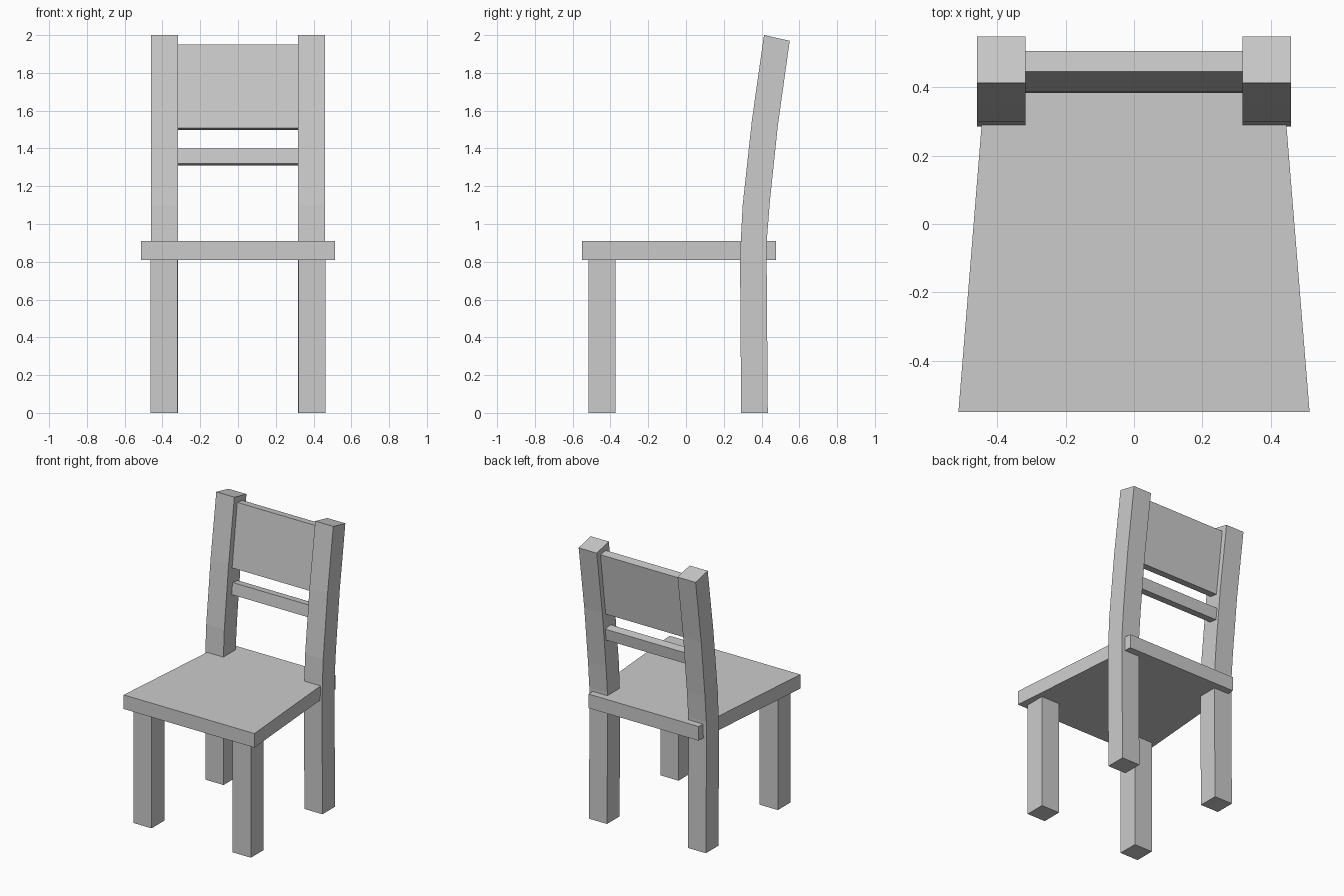
import bpy
import bmesh

if "Cube" in bpy.data.objects:
    bpy.data.objects.remove(bpy.data.objects["Cube"])


def prism(name, profile, axis, lo, hi):
    """Extrude a closed 2D profile along 'X' (profile is y,z) or 'Z' (profile is x,y)."""
    bm = bmesh.new()

    def place(p, t):
        return (t, p[0], p[1]) if axis == 'X' else (p[0], p[1], t)

    face = bm.faces.new([bm.verts.new(place(p, lo)) for p in profile])
    ext = bmesh.ops.extrude_face_region(bm, geom=[face])
    for v in ext['geom']:
        if isinstance(v, bmesh.types.BMVert):
            v.co['XYZ'.index(axis)] = hi
    bmesh.ops.recalc_face_normals(bm, faces=bm.faces)
    mesh = bpy.data.meshes.new(name)
    bm.to_mesh(mesh)
    bm.free()
    obj = bpy.data.objects.new(name, mesh)
    bpy.context.collection.objects.link(obj)
    return obj


def mirror_x(obj):
    obj.modifiers.new("mirror", 'MIRROR').use_axis[0] = True


# Tapered seat board, wider at the front
prism("seat", [(-0.514, -0.55), (0.514, -0.55), (0.431, 0.477), (-0.431, 0.477)],
      'Z', 0.81, 0.91)

# Straight front legs
mirror_x(prism("front_leg", [(0.319, -0.515), (0.462, -0.515), (0.462, -0.372), (0.319, -0.372)],
               'Z', 0.0, 0.82))

# Back legs that continue upward as gently curved posts
post = [(0.292, 0), (0.286, 0.83), (0.300, 1.10), (0.349, 1.55), (0.413, 2.0),
        (0.549, 1.97), (0.486, 1.52), (0.444, 1.12), (0.429, 0.93), (0.427, 0.80), (0.433, 0)]
mirror_x(prism("back_post", post, 'X', 0.318, 0.460))

# Leaning back panel and narrow rail between the posts
prism("back_panel", [(0.388, 1.507), (0.448, 1.498), (0.506, 1.942), (0.446, 1.95)],
      'X', -0.32, 0.32)
prism("back_rail", [(0.383, 1.319), (0.443, 1.311), (0.453, 1.393), (0.393, 1.401)],
      'X', -0.32, 0.32)
